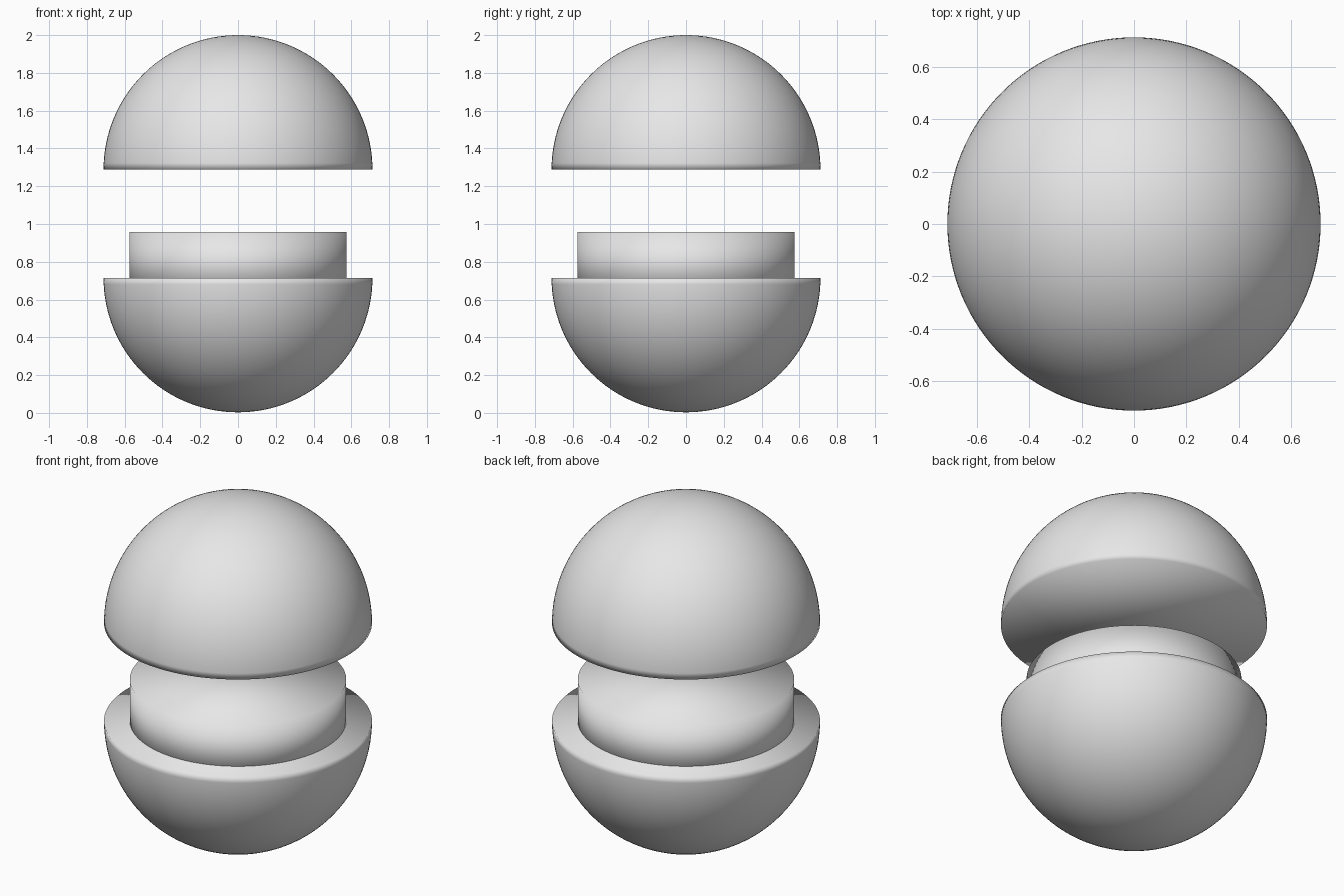
import bpy
import bmesh
from mathutils import Matrix

RADIUS = 0.712
SIDES = 128

default_cube = bpy.data.objects.get("Cube")
if default_cube:
    bpy.data.objects.remove(default_cube, do_unlink=True)

# One neutral grey for every part
GREY = (0.8, 0.8, 0.8, 1.0)
grey = bpy.data.materials.new("plain_grey")
grey.use_nodes = True
grey.diffuse_color = GREY
grey.node_tree.nodes["Principled BSDF"].inputs["Base Color"].default_value = GREY


def add_part(name, bm, z):
    """Turn a bmesh into a smooth grey object at height z."""
    bmesh.ops.recalc_face_normals(bm, faces=bm.faces)
    for face in bm.faces:
        face.smooth = True
    mesh = bpy.data.meshes.new(name)
    bm.to_mesh(mesh)
    bm.free()
    mesh.materials.append(grey)
    obj = bpy.data.objects.new(name, mesh)
    obj.location.z = z
    bpy.context.collection.objects.link(obj)
    return obj


def half_ball(name, z, side):
    """Closed hemisphere, side = 1 keeps the upper half, -1 the lower."""
    bm = bmesh.new()
    bmesh.ops.create_uvsphere(bm, u_segments=SIDES, v_segments=SIDES // 2, radius=RADIUS)
    unwanted = [v for v in bm.verts if v.co.z * side < -0.001]
    bmesh.ops.delete(bm, geom=unwanted, context='VERTS')
    rim = [e for e in bm.edges if e.is_boundary]
    bmesh.ops.holes_fill(bm, edges=rim, sides=0)
    return add_part(name, bm, z)


# Upper and lower halves of the ball
half_ball("upper_half", 2 - RADIUS, 1)
half_ball("lower_half", 0.715, -1)

# Inner plug, seated in the lower half
plug_top, plug_bottom = 0.957, 0.62
bm = bmesh.new()
bmesh.ops.create_cone(
    bm, cap_ends=True, cap_tris=False, segments=SIDES,
    radius1=0.575, radius2=0.575, depth=plug_top - plug_bottom,
    matrix=Matrix.Identity(4))
add_part("inner_plug", bm, (plug_top + plug_bottom) / 2)
